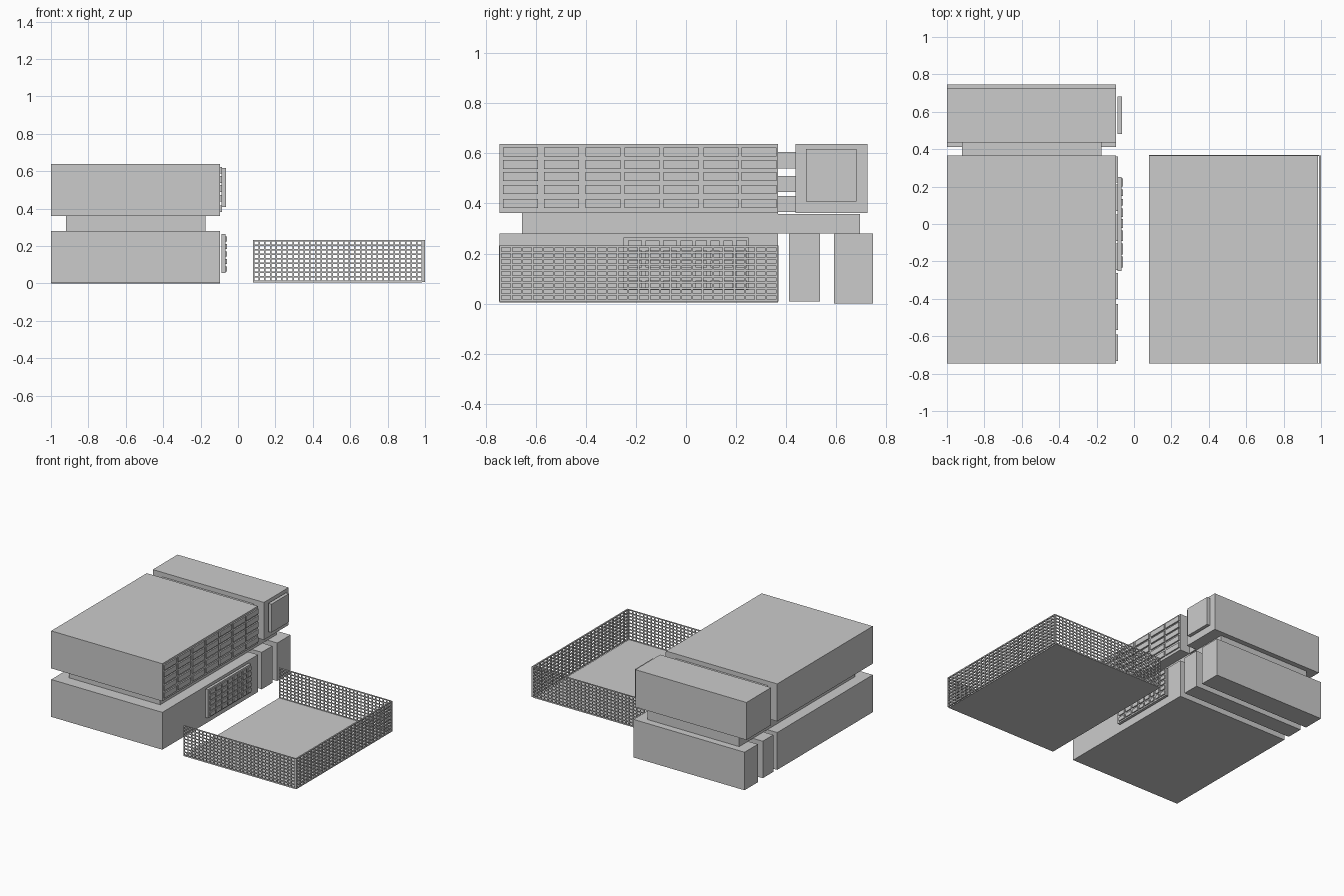
import bpy, bmesh
from mathutils import Matrix

if "Cube" in bpy.data.objects:
    bpy.data.objects.remove(bpy.data.objects["Cube"])


def make(name, boxes):
    """One object from a list of (x0, x1, y0, y1, z0, z1) boxes."""
    bm = bmesh.new()
    for x0, x1, y0, y1, z0, z1 in boxes:
        m = Matrix.Translation(((x0 + x1) / 2, (y0 + y1) / 2, (z0 + z1) / 2))
        m = m @ Matrix.Diagonal((x1 - x0, y1 - y0, z1 - z0, 1))
        bmesh.ops.create_cube(bm, size=1, matrix=m)
    me = bpy.data.meshes.new(name)
    bm.to_mesh(me)
    bm.free()
    ob = bpy.data.objects.new(name, me)
    bpy.context.collection.objects.link(ob)
    return ob


L, R = -1.0, -0.095        # full-width blocks
IL, IR = -0.92, -0.175     # recessed blocks
F, B = -0.745, 0.367       # main block front and back

# Main building
make("lower_block", [(L, R, F, B, 0.005, 0.28)])
make("recessed_floor", [(IL, IR, -0.655, B, 0.28, 0.362)])
make("upper_block", [(L, R, F, B, 0.362, 0.638)])

# Rear wing
make("rear_wing", [(L, R, 0.437, 0.725, 0.362, 0.638)])
make("rear_recess", [(IL, IR, B, 0.695, 0.28, 0.357)])
make("rear_piers", [(L, R, 0.412, 0.535, 0.008, 0.28),
                    (L, R, 0.592, 0.747, 0.0, 0.28)])
make("link_floors", [(IL, IR, B, 0.437, a, b)
                     for a, b in ((0.365, 0.43), (0.445, 0.51), (0.54, 0.605))])

# Upper windows: 7 columns, 5 rows
cols = (-0.732, -0.568, -0.402, -0.245, -0.09, 0.07, 0.222)
rows = (0.381, 0.437, 0.489, 0.537, 0.587)
make("upper_windows", [(R, -0.085, y, y + 0.14, z, z + 0.037)
                       for y in cols for z in rows])

# Side panels
make("rear_panel", [(-0.088, -0.063, 0.48, 0.682, 0.408, 0.617)])
make("entrance_panel", [(-0.088, -0.068, -0.25, 0.25, 0.055, 0.265)])
ecols = ((-0.232, 0.057), (-0.162, 0.057), (-0.092, 0.057), (-0.022, 0.048),
         (0.038, 0.045), (0.098, 0.035), (0.15, 0.035), (0.2, 0.043))
make("entrance_windows", [(-0.068, -0.06, y, y + w, 0.065 + k * 0.04, 0.092 + k * 0.04)
                          for y, w in ecols for k in range(5)])

# Courtyard floor
FX0, FX1, T = 0.08, 0.985, 0.008
make("yard_floor", [(FX0, FX1, F, B, 0.005, 0.01)])


def fence(name, a0, a1, n, box):
    """Grid of uprights and rails; box maps (a0, a1, z0, z1) to a full box."""
    z0, z1, rails = 0.008, 0.232, 10
    bars = []
    for i in range(n + 1):
        a = a0 + (a1 - a0 - T) * i / n
        bars.append(box(a, a + T, z0, z1))
    for k in range(rails):
        z = z0 + (z1 - z0 - T) * k / (rails - 1)
        bars.append(box(a0, a1, z, z + T))
    make(name, bars)


# Fence on three sides, open toward the building
for name, y in (("front_fence", F - 0.002), ("back_fence", B - 0.003)):
    fence(name, FX0, 0.99, 30, lambda a, b, c, d: (a, b, y, y + 0.005, c, d))
fence("right_fence", F, B, 26, lambda a, b, c, d: (0.99, 1.0, a, b, c, d))
